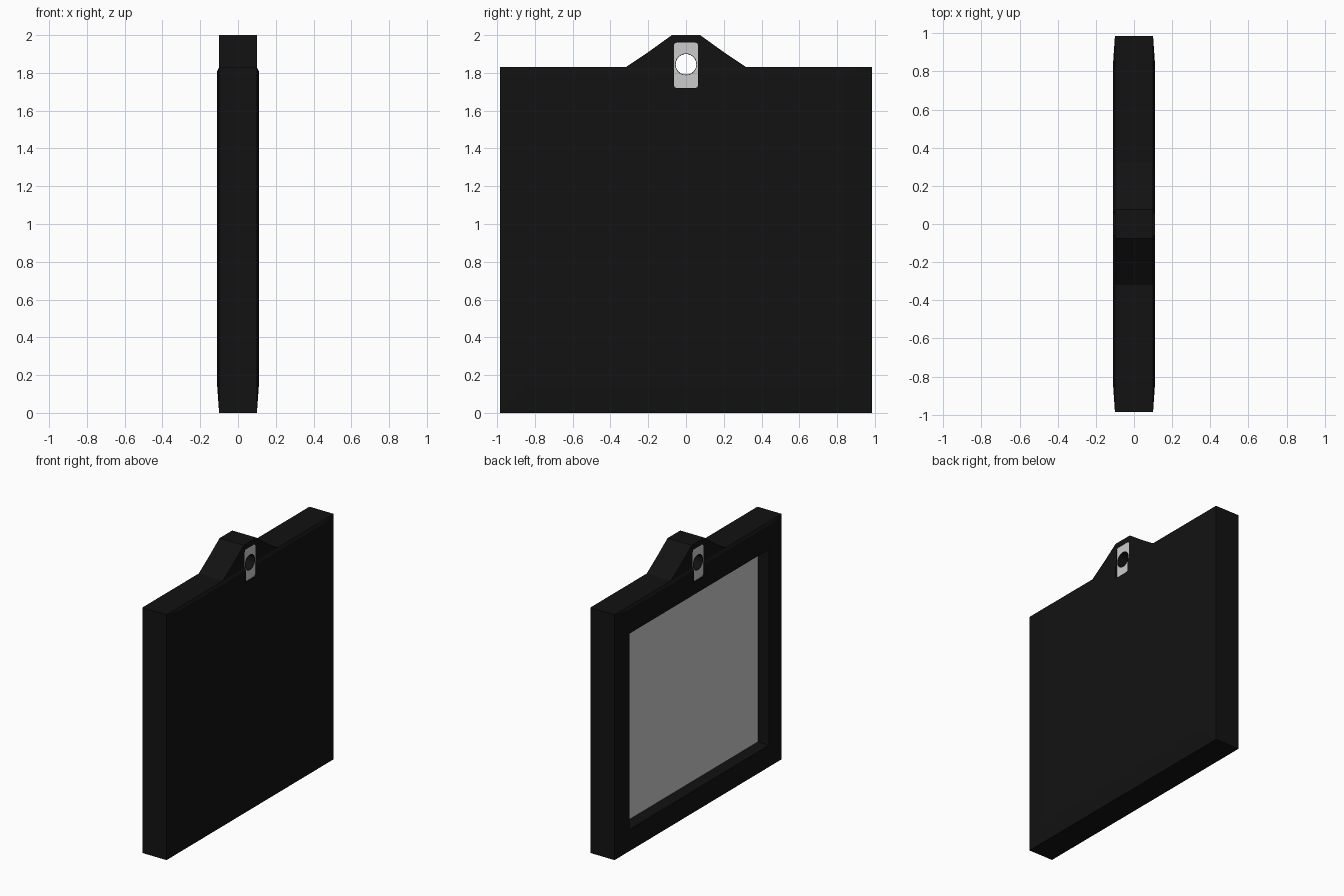
import bpy, bmesh, math

if "Cube" in bpy.data.objects:
    bpy.data.objects.remove(bpy.data.objects["Cube"])

black = bpy.data.materials.new("black_frame")
black.diffuse_color = (0.006, 0.006, 0.006, 1)
black.use_nodes = True
black.node_tree.nodes["Principled BSDF"].inputs["Base Color"].default_value = black.diffuse_color


def make(name, bm, mat=None):
    bmesh.ops.recalc_face_normals(bm, faces=bm.faces[:])
    me = bpy.data.meshes.new(name)
    bm.to_mesh(me)
    bm.free()
    ob = bpy.data.objects.new(name, me)
    bpy.context.collection.objects.link(ob)
    if mat:
        me.materials.append(mat)
    return ob


def loft(name, rings, mat=None):
    """Closed solid from rings of (x, y, z) points."""
    bm = bmesh.new()
    loops = [[bm.verts.new(p) for p in r] for r in rings]
    for a, b in zip(loops, loops[1:]):
        n = len(a)
        for i in range(n):
            j = (i + 1) % n
            bm.faces.new((a[i], a[j], b[j], b[i]))
    bm.faces.new(loops[0])
    bm.faces.new(loops[-1])
    return make(name, bm, mat)


def prism(name, outline, x0, x1, mat=None):
    return loft(name, [[(x, y, z) for y, z in outline] for x in (x0, x1)], mat)


def rect(x, y, z0, z1):
    return [(x, -y, z0), (x, y, z0), (x, y, z1), (x, -y, z1)]


def circle(r, n=24, cz=1.845):
    return [(r * math.cos(2 * math.pi * i / n), cz + r * math.sin(2 * math.pi * i / n))
            for i in range(n)]


def boolean(ob, other, op):
    m = ob.modifiers.new(op.lower(), 'BOOLEAN')
    m.operation, m.object, m.solver = op, other, 'EXACT'
    bpy.context.view_layer.objects.active = ob
    bpy.ops.object.modifier_apply(modifier=m.name)
    bpy.data.objects.remove(other)


# Frame body: slightly pillowed slab with a recess in the -x face
frame = loft("frame", [
    rect(-0.015, 0.82, 0.17, 1.63),
    rect(-0.11, 0.82, 0.17, 1.63),
    rect(-0.11, 0.84, 0.14, 1.81),
    rect(-0.10, 0.985, 0.0, 1.83),
    rect(0.10, 0.985, 0.0, 1.83),
    rect(0.11, 0.84, 0.14, 1.81),
], black)

# Hanging tab on the top edge
half = [(0.32, 1.83), (0.2, 1.91), (0.075, 2.0)]
tab_outline = [(0.32, 1.76)] + half + [(-y, z) for y, z in reversed(half)] + [(-0.32, 1.76)]
boolean(frame, prism("tab", tab_outline, -0.10, 0.10, black), 'UNION')

# Slot for the hanger plate, with rounded corners
plate_outline = []
for sy, sz, a0 in ((1, 1, 0), (-1, 1, 90), (-1, -1, 180), (1, -1, 270)):
    for k in range(3):
        a = math.radians(a0 + 45 * k)
        plate_outline.append((sy * 0.05 + 0.014 * math.cos(a),
                              1.84 + sz * 0.106 + 0.014 * math.sin(a)))
boolean(frame, prism("slot_cutter", plate_outline, -0.3, 0.3), 'DIFFERENCE')

# Grey hanger plate with a round hole
plate = prism("hanger_plate", plate_outline, -0.098, 0.098)
boolean(plate, prism("hole_cutter", circle(0.058), -0.3, 0.3), 'DIFFERENCE')

# Dark sleeve lining the hole
bm = bmesh.new()
loops = [[bm.verts.new((x, y, z)) for y, z in circle(r)]
         for r, x in ((0.058, -0.099), (0.058, 0.099), (0.055, 0.099), (0.055, -0.099))]
for a, b in zip(loops, loops[1:] + loops[:1]):
    for i in range(24):
        j = (i + 1) % 24
        bm.faces.new((a[i], a[j], b[j], b[i]))
make("hole_sleeve", bm, black)

# Grey panel at the bottom of the recess
prism("panel", [(-0.818, 0.172), (0.818, 0.172), (0.818, 1.628), (-0.818, 1.628)], -0.02, -0.012)
